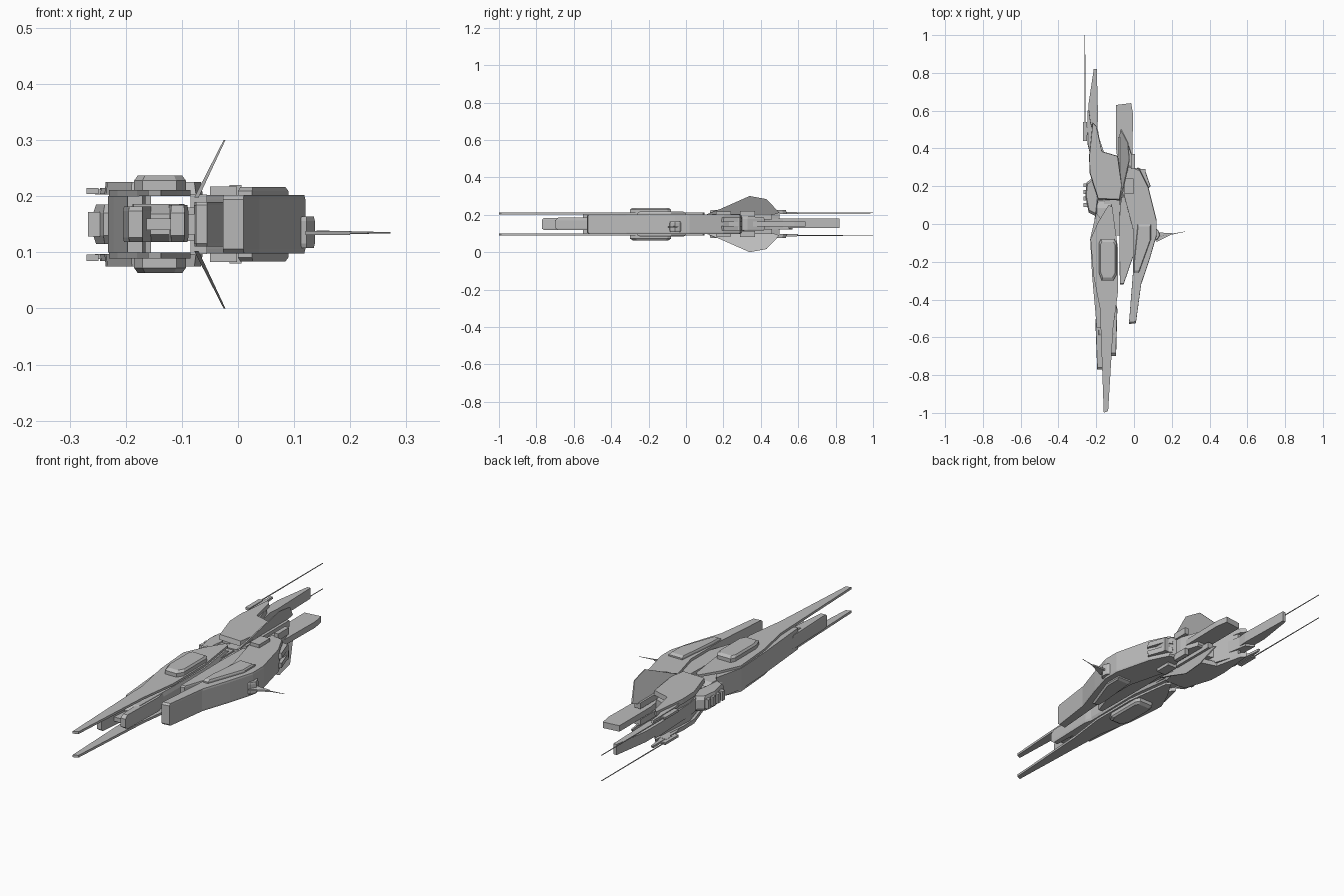
import bpy, bmesh
from mathutils import Vector

if "Cube" in bpy.data.objects:
    bpy.data.objects.remove(bpy.data.objects["Cube"])

grey = bpy.data.materials.new("hull_grey")
grey.use_nodes = True
grey.diffuse_color = (0.5, 0.5, 0.5, 1)
grey.node_tree.nodes["Principled BSDF"].inputs["Base Color"].default_value = grey.diffuse_color
MID = 0.15


def finish(name, bm):
    bmesh.ops.recalc_face_normals(bm, faces=bm.faces)
    me = bpy.data.meshes.new(name)
    bm.to_mesh(me)
    bm.free()
    me.materials.append(grey)
    ob = bpy.data.objects.new(name, me)
    bpy.context.collection.objects.link(ob)
    return ob


def loft(name, outline, levels, mirror=False):
    """Stack copies of a plan outline; levels are (z, scale). Optionally mirror about mid height."""
    n = len(outline)
    c = sum((Vector(p) for p in outline), Vector((0, 0))) / n
    for flip in ((False, True) if mirror else (False,)):
        bm = bmesh.new()
        rings = []
        for z, s in levels:
            h = 2 * MID - z if flip else z
            ring = [c + (Vector(p) - c) * s for p in outline]
            rings.append([bm.verts.new((p.x, p.y, h)) for p in ring])
        for a, b in zip(rings, rings[1:]):
            for i in range(n):
                bm.faces.new((a[i], a[(i + 1) % n], b[(i + 1) % n], b[i]))
        bm.faces.new(rings[0])
        bm.faces.new(rings[-1])
        finish(("lower_" if flip else "upper_") + name if mirror else name, bm)


def box(name, x, y, z, mirror=False):
    loft(name, [(x[0], y[0]), (x[1], y[0]), (x[1], y[1]), (x[0], y[1])],
         [(z[0], 1), (z[1], 1)], mirror)


def rod(name, a, b, r0, r1, sides=6, mirror=False):
    for flip in ((False, True) if mirror else (False,)):
        p, q = Vector(a), Vector(b)
        if flip:
            p.z, q.z = 2 * MID - p.z, 2 * MID - q.z
        bm = bmesh.new()
        bmesh.ops.create_cone(bm, cap_ends=True, segments=sides, radius1=r0, radius2=r1, depth=(q - p).length)
        rot = (q - p).to_track_quat('Z', 'Y').to_matrix().to_4x4()
        rot.translation = (p + q) / 2
        bmesh.ops.transform(bm, matrix=rot, verts=bm.verts)
        finish(("lower_" if flip else "upper_") + name if mirror else name, bm)


# Long hull: twin prow plates with raised pods
loft("prow_plate", [(-.16, -1), (-.137, -.99), (-.11, -.55), (-.085, -.36), (-.085, -.13),
     (-.115, .09), (-.135, .1), (-.19, .01), (-.23, -.08), (-.215, -.27), (-.18, -.45)],
     [(.2, 1), (.211, 1)], True)
loft("pod", [(-.17, -.3), (-.11, -.3), (-.093, -.27), (-.093, -.1), (-.105, -.08),
     (-.175, -.08), (-.185, -.1), (-.185, -.26)], [(.205, 1), (.228, 1), (.237, .86)], True)

# Long hull: core, split snout and outer side armour
loft("hull_core", [(-.19, -.62), (-.1, -.62), (-.095, -.4), (-.09, -.1), (-.12, .12), (-.2, .12), (-.22, -.1)],
     [(.118, .9), (.132, 1), (.168, 1), (.186, .9)])
loft("snout_outer", [(-.195, -.77), (-.17, -.77), (-.15, -.55), (-.205, -.5)], [(.118, .92), (.126, 1), (.174, 1), (.182, .92)])
loft("snout_inner", [(-.12, -.7), (-.095, -.7), (-.088, -.45), (-.105, -.38), (-.13, -.45)],
     [(.118, .9), (.13, 1), (.17, 1), (.184, .9)])
box("snout_bridge", (-.175, -.105), (-.69, -.6), (.14, .16))
loft("side_armour", [(-.197, -.55), (-.17, -.55), (-.165, -.3), (-.17, .02), (-.2, .06),
     (-.232, -.08), (-.222, -.27)], [(.1, 1), (.2, 1)])

# Outer machinery along the long hull
loft("side_engine", [(-.24, .06), (-.2, .04), (-.18, .2), (-.215, .25), (-.25, .22), (-.258, .15)],
     [(.115, .85), (.13, 1), (.17, 1), (.185, .85)])
for i in range(4):
    box("vent_rib", (-.267, -.235), (.09 + i * .035, .11 + i * .035), (.128, .172))

# Rear body: raised plates over a closed outer flank and core, then the tail
loft("rear_plate", [(-.19, .13), (-.075, .125), (-.063, .2), (-.085, .36), (-.17, .385),
     (-.2, .52), (-.22, .54), (-.238, .36), (-.235, .27)], [(.203, 1), (.225, .97)], True)
loft("rear_flank", [(-.185, .15), (-.155, .16), (-.155, .37), (-.2, .5), (-.215, .5), (-.23, .3)],
     [(.09, 1), (.21, 1)])
loft("rear_core", [(-.2, .12), (-.075, .13), (-.07, .24), (-.09, .35), (-.17, .38),
     (-.2, .55), (-.24, .57), (-.23, .3)], [(.12, 1), (.18, 1)])
loft("tail_slab", [(-.24, .5), (-.2, .46), (-.19, .56), (-.197, .82), (-.213, .82), (-.24, .64)],
     [(.13, 1), (.18, 1)])
box("hull_spine", (-.16, -.11), (.0, .2), (.125, .175))

# Rear gun mounts and long barrels
loft("tail_blade", [(-.235, .38), (-.215, .4), (-.21, .47), (-.23, .54), (-.237, .6), (-.247, .6), (-.245, .42)],
     [(.204, 1), (.215, .94)], True)
box("gun_body", (-.27, -.249), (.44, .54), (.204, .215), True)
box("gun_arm", (-.255, -.22), (.47, .51), (.203, .212), True)
rod("long_barrel", (-.26, .5, .21), (-.26, 1, .21), .003, .002, mirror=True)

# Short hull: wedge body, skins and raised pads
wedge = [(-.027, -.53), (.01, -.525), (.038, -.32), (.085, -.18), (.12, -.06), (.12, .02),
         (.075, .2), (.03, .29), (-.03, .31), (-.06, .18), (-.005, -.03), (-.005, -.25)]
loft("wedge_hull", wedge, [(.098, .98), (.106, 1), (.194, 1), (.202, .98)])
loft("wedge_pad", [(0, -.26), (.025, -.26), (.09, -.08), (.09, 0), (.02, 0), (0, -.2)],
     [(.195, 1), (.209, 1), (.216, .9)], True)
loft("inner_fairing", [(-.075, -.32), (-.055, -.32), (0, -.16), (.01, .1), (-.03, .25), (-.07, .2), (-.078, 0)],
     [(.11, .98), (.116, 1), (.184, 1), (.19, .98)])
box("hull_joint", (-.12, -.06), (-.06, .3), (.132, .168))

# Rear booster slab and its housing
loft("booster", [(-.082, .3), (-.01, .3), (-.005, .58), (-.015, .64), (-.095, .63), (-.095, .4)],
     [(.136, 1), (.164, 1)])
loft("booster_housing", [(-.065, .22), (.0, .2), (0, .33), (-.03, .42), (-.07, .42)],
     [(.115, .95), (.122, 1), (.178, 1), (.187, .95)])
box("housing_clamp", (-.05, -.002), (.16, .24), (.185, .217), True)
box("clamp_block", (-.015, .006), (.29, .37), (.188, .22), True)
loft("rear_flap", [(.0, .28), (.06, .17), (.088, .2), (.06, .28), (.02, .3)], [(.16, 1), (.185, .95)], True)
box("flap_strut", (.03, .06), (.19, .29), (.115, .185))

# Swept fins
fin = [(.1, 0), (.19, .35), (.34, 1), (.43, .84), (.5, .12), (.46, 0)]
for flip in (False, True):
    bm = bmesh.new()
    sides = []
    for dx in (-.004, .004):
        ring = []
        for y, t in fin:
            z = .198 + .102 * t
            ring.append(bm.verts.new((-.074 + .05 * t + dx * (1 - .6 * t), y, .3 - z if flip else z)))
        sides.append(ring)
        bm.faces.new(ring)
    for i in range(len(fin)):
        j = (i + 1) % len(fin)
        bm.faces.new((sides[0][i], sides[0][j], sides[1][j], sides[1][i]))
    finish("lower_fin" if flip else "upper_fin", bm)
box("fin_root", (-.085, -.055), (.14, .46), (.175, .203), True)

# Side spike on its bracket
loft("spike_bracket", [(.1, -.09), (.122, -.085), (.137, -.06), (.13, -.035), (.1, -.01)],
     [(.108, .9), (.116, 1), (.156, 1), (.164, .9)])
loft("spike_blade", [(.12, -.095), (.2, -.055), (.2, -.048), (.12, -.045)], [(.131, 1), (.138, 1)])
rod("spike_tip", (.14, -.065, .135), (.272, -.04, .135), .004, .001)
